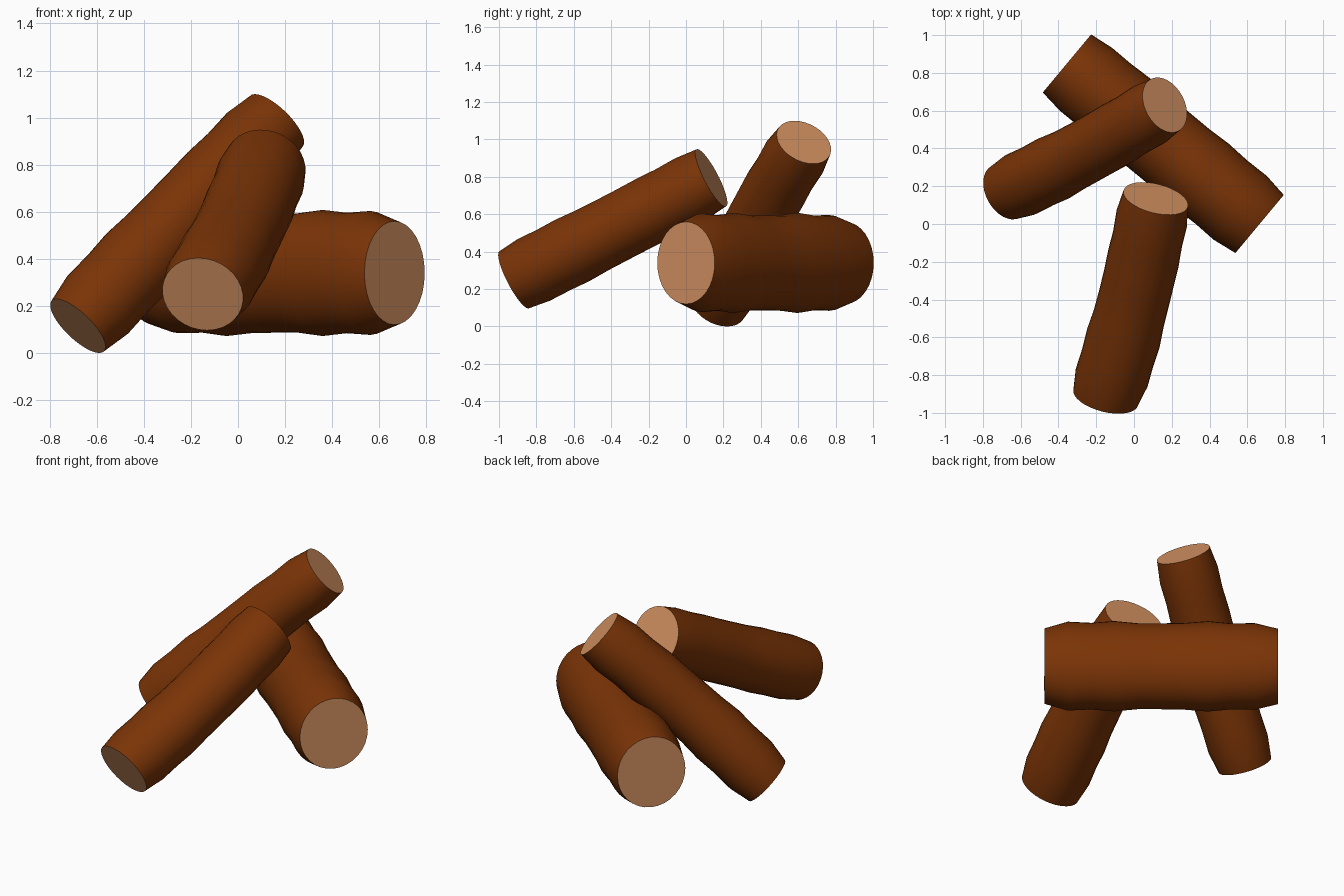
import bpy, bmesh, math
from mathutils import Vector

if "Cube" in bpy.data.objects:
    bpy.data.objects.remove(bpy.data.objects["Cube"])


def material(name, rgb):
    m = bpy.data.materials.new(name)
    m.diffuse_color = (*rgb, 1)
    m.use_nodes = True
    m.node_tree.nodes["Principled BSDF"].inputs["Base Color"].default_value = m.diffuse_color
    return m


bark = material("bark brown", (0.195, 0.034, 0.002))
wood = material("cut wood", (0.65, 0.285, 0.12))

SIDES = 32
EVEN = [0, .9, .75, 1, .7, .7, .75, 1, .7, .75, 0]
WAISTED = [0, .9, .8, 1, .65, .6, .6, .7, .5, .7, 0]


# Lumpy log between two end centres: radii and bulge are given sideways (u) and upward (v)
def log(name, start, end, radii, bulge, lumps, bow=(0, 0, 0)):
    a, b, bow = Vector(start), Vector(end), Vector(bow)
    d = (b - a).normalized()
    u = d.cross(Vector((0, 0, 1))).normalized()
    v = u.cross(d)
    bm = bmesh.new()
    rings = []
    for i, p in enumerate(lumps):
        t = i / (len(lumps) - 1)
        c = a.lerp(b, t) + bow * math.sin(math.pi * t)
        ru, rv = radii[0] + bulge[0] * p, radii[1] + bulge[1] * p
        rings.append([bm.verts.new(c + u * ru * math.cos(k * math.tau / SIDES)
                                   + v * rv * math.sin(k * math.tau / SIDES))
                      for k in range(SIDES)])
    for r, s in zip(rings, rings[1:]):
        for k in range(SIDES):
            n = (k + 1) % SIDES
            bm.faces.new((r[k], r[n], s[n], s[k])).smooth = True
    # Sawn ends
    for ring in (rings[0], rings[-1]):
        bm.faces.new(ring).material_index = 1
    bmesh.ops.recalc_face_normals(bm, faces=bm.faces)
    # Keep the rim crisp
    for e in bm.edges:
        if any(f.material_index for f in e.link_faces):
            e.smooth = False
    me = bpy.data.meshes.new(name)
    bm.to_mesh(me)
    bm.free()
    me.materials.append(bark)
    me.materials.append(wood)
    bpy.context.collection.objects.link(bpy.data.objects.new(name, me))


# Thick log lying flat
log("lying_log", (.665, 0, .34), (-.355, .85, .34), (.2, .22), (.022, .048), EVEN)
# Log leaning from the front
log("front_leaning_log", (-.15, -.918, .25), (.115, .135, .795), (.176, .172),
    (.022, .016), WAISTED, (.017, -.004, -.007))
# Thin log leaning from the left
log("left_leaning_log", (-.68, .17, .115), (.163, .63, .985), (.156, .155),
    (.022, .026), WAISTED, (0, -.018, .01))
